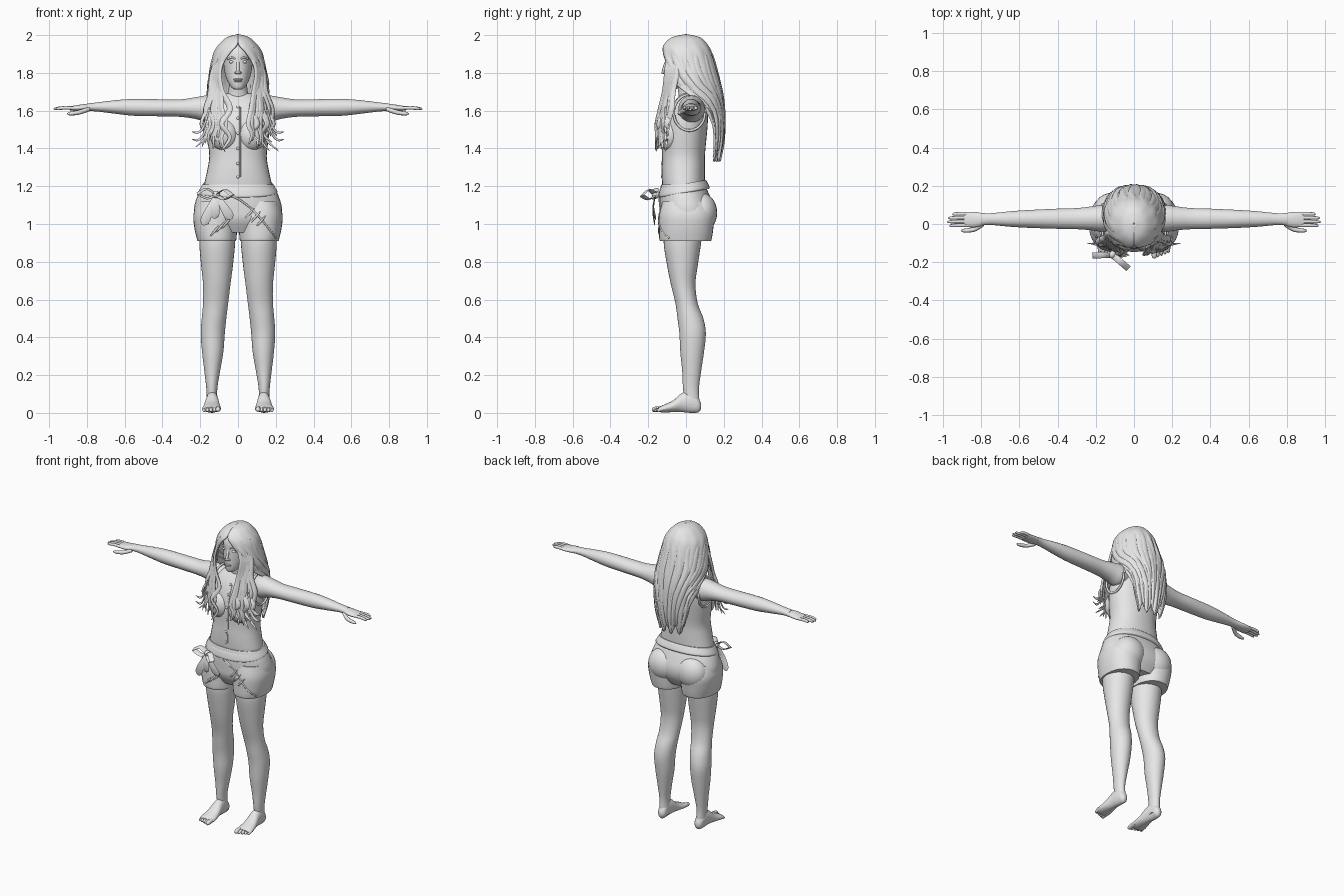
import bpy, bmesh, math, random
from math import sin, cos, pi
from mathutils import Vector, Matrix
from mathutils.bvhtree import BVHTree

random.seed(4)
if "Cube" in bpy.data.objects:
    bpy.data.objects.remove(bpy.data.objects["Cube"])

clay = bpy.data.materials.new("light_grey")
clay.use_nodes = True
clay.diffuse_color = (0.8, 0.8, 0.8, 1)
clay.node_tree.nodes["Principled BSDF"].inputs["Base Color"].default_value = (0.8, 0.8, 0.8, 1)


def finish(name, bm, mirror=False):
    bmesh.ops.recalc_face_normals(bm, faces=bm.faces)
    mesh = bpy.data.meshes.new(name)
    bm.to_mesh(mesh)
    bm.free()
    mesh.materials.append(clay)
    mesh.shade_smooth()
    mesh.set_sharp_from_angle(angle=math.radians(50))
    ob = bpy.data.objects.new(name, mesh)
    bpy.context.collection.objects.link(ob)
    if mirror:
        ob.modifiers.new("Mirror", "MIRROR").use_mirror_merge = False
    return ob


def spline(rows, steps=4):
    """Smooth curve through rows of numbers."""
    out = []
    for i in range(len(rows) - 1):
        a, b, c, d = rows[max(i - 1, 0)], rows[i], rows[i + 1], rows[min(i + 2, len(rows) - 1)]
        for k in range(steps):
            t = k / steps
            out.append([q + 0.5 * t * (r - p + t * (2 * p - 5 * q + 4 * r - s + t * (3 * (q - r) + s - p)))
                        for p, q, r, s in zip(a, b, c, d)])
    return out + [list(rows[-1])]


def skin_rings(bm, rings, capped=True):
    rings = [[bm.verts.new(p) for p in ring] for ring in rings]
    n = len(rings[0])
    for a, b in zip(rings, rings[1:]):
        for i in range(n):
            bm.faces.new((a[i], a[(i + 1) % n], b[(i + 1) % n], b[i]))
    if capped:
        bm.faces.new(rings[0])
        bm.faces.new(rings[-1])


def loft(bm, rows, axis="z", n=32, power=2.0, tilt=0.0):
    """Rows: position on axis, then low and high limits of the two other axes."""
    def bend(v):
        return math.copysign(abs(v) ** (2 / power), v)
    rings = []
    for t, a0, a1, b0, b1 in spline(rows):
        ring = []
        for i in range(n):
            g = 2 * pi * i / n
            a = (a0 + a1) / 2 + (a1 - a0) / 2 * bend(cos(g))
            b = (b0 + b1) / 2 + (b1 - b0) / 2 * bend(sin(g))
            p = {"x": (t, a, b), "y": (a, t, b), "z": (a, b, t)}[axis]
            ring.append((p[0], p[1], p[2] + tilt * p[1]))
        rings.append(ring)
    skin_rings(bm, rings)


def even(rows):
    """Expand rows with one half width into full left and right limits."""
    return [(z, -w, w, y0, y1) for z, w, y0, y1 in rows]


def ball(bm, centre, size):
    m = Matrix.Translation(centre) @ Matrix.Diagonal((*size, 1))
    bmesh.ops.create_uvsphere(bm, u_segments=24, v_segments=16, radius=1, matrix=m)


def round_tip(t):
    return max(1 - t ** 6, 0.05) ** 0.5


def lock_shape(t):
    return max(sin(pi * (0.12 + 0.88 * t)), 0.02) ** 0.6


def tube(bm, points, width, flat=1.0, shape=lambda t: 1, out=None, n=8):
    """Sweep an oval along a path; flat squeezes it towards the outward side."""
    path = [Vector(p) for p in spline(points)]
    rings = []
    for i, p in enumerate(path):
        along = (path[min(i + 1, len(path) - 1)] - path[max(i - 1, 0)]).normalized()
        side = along.cross(Vector(out) if out else Vector((p.x, p.y, 0))).normalized()
        normal = side.cross(along)
        r = width * shape(i / (len(path) - 1))
        rings.append([p + side * r * cos(2 * pi * k / n) + normal * r * flat * sin(2 * pi * k / n)
                      for k in range(n)])
    skin_rings(bm, rings)


# Legs and bare feet
bm = bmesh.new()
loft(bm, [(.03, .105, .165, 0, .075), (.12, .11, .167, -.015, .068), (.22, .095, .178, -.02, .08),
          (.32, .078, .19, -.03, .095), (.42, .07, .197, -.035, .105), (.5, .062, .192, -.045, .092),
          (.58, .052, .185, -.056, .062), (.68, .04, .185, -.08, .05), (.78, .027, .195, -.1, .062),
          (.9, .015, .205, -.118, .08), (1, .012, .2, -.11, .09)])
finish("leg", bm, True)

bm = bmesh.new()
loft(bm, [(.08, .125, .148, .02, .05), (.065, .11, .162, .003, .08), (.03, .107, .168, 0, .115),
          (-.02, .102, .172, .004, .105), (-.07, .095, .182, .004, .065), (-.12, .09, .19, .002, .042),
          (-.145, .094, .186, .006, .03)], axis="y")
for i in range(5):
    x, r = .106 + .0185 * i, .014 if i == 0 else .0095
    tip = -.18 + .007 * i
    tube(bm, [(x, -.11, .022), (x, tip + .025, .02), (x, tip, r)], r, shape=round_tip, out=(0, 0, 1))
finish("foot", bm, True)

# Shorts
bm = bmesh.new()
loft(bm, even([(.955, .15, -.1, .11), (1.02, .222, -.135, .145), (1.08, .233, -.14, .15),
               (1.14, .218, -.14, .13), (1.19, .195, -.135, .108), (1.21, .185, -.13, .104)]), power=2.2)
finish_list = [finish("shorts_hips", bm)]
bm = bmesh.new()
loft(bm, [(.91, .01, .215, -.138, .132), (.925, .008, .219, -.142, .137), (.98, .004, .231, -.143, .145),
          (1.05, .003, .236, -.142, .15), (1.12, .03, .215, -.125, .12)], power=2.2)
ball(bm, (.105, .08, 1.06), (.105, .085, .105))
finish_list.append(finish("shorts_leg", bm, True))

# Sleeveless shirt
bm = bmesh.new()
loft(bm, even([(1.1, .185, -.11, .1), (1.2, .18, -.125, .1), (1.28, .164, -.128, .1),
               (1.36, .152, -.125, .1), (1.45, .162, -.124, .108), (1.53, .17, -.115, .115),
               (1.6, .165, -.09, .115), (1.65, .135, -.06, .105), (1.69, .075, -.025, .085)]), power=2.2)
for s in (-1, 1):
    ball(bm, (s * .072, -.083, 1.47), (.076, .064, .085))
finish_list.append(finish("shirt", bm))


# Details that follow the front of the clothes
def front_tree(ob):
    return BVHTree.FromPolygons([v.co for v in ob.data.vertices], [p.vertices for p in ob.data.polygons])


trees = [front_tree(ob) for ob in finish_list]


def front(x, z):
    hits = [t.ray_cast(Vector((abs(x), -1, z)), Vector((0, 1, 0)))[0] for t in trees]
    return (x, min((h.y for h in hits if h), default=-.1), z)


bm = bmesh.new()
for z in (1.62, 1.56, 1.48, 1.4, 1.32, 1.25):
    ball(bm, front(0, z), (.008, .005, .008))
finish("shirt_buttons", bm)

bm = bmesh.new()
tube(bm, [front(.012, 1.25 + .37 * i / 9) for i in range(10)], .003, out=(0, -1, 0))
finish("shirt_front_seam", bm)

bm = bmesh.new()
tube(bm, [front(-.05 + .25 * i / 10, 1.15 - .225 * (i / 10) ** 1.6) for i in range(11)], .005, out=(0, -1, 0))
for s in (-1, 1):
    for k in range(3):
        tube(bm, [front(s * (.04 + .03 * k + .012 * i), 1.03 - .02 * k + .014 * i * s) for i in range(5)],
             .006, shape=lock_shape, out=(0, -1, 0))
finish("shorts_wrap_edge_and_folds", bm)

bm = bmesh.new()
tube(bm, [(.165 - .035 * max(sin(g), 0), .018 + .083 * cos(g), 1.59 + .095 * sin(g))
          for g in [2 * pi * i / 16 for i in range(17)]], .007, out=(1, 0, 0))
finish("armhole_hem", bm, True)

bm = bmesh.new()
loft(bm, even([(1.165, .205, -.143, .122), (1.175, .208, -.146, .125), (1.205, .192, -.139, .112),
               (1.215, .186, -.133, .106)]), power=2.2, tilt=.17)
finish("waistband", bm)

# Tied bow at the right of the waist
bm = bmesh.new()
knot = (-.115, -.16, 1.155)
ball(bm, knot, (.02, .02, .02))
for tip in ((-.215, -.165, 1.16), (-.03, -.232, 1.15)):
    mid = (Vector(knot) + Vector(tip)) / 2
    for lift in (.028, -.022):
        tube(bm, [knot, mid + Vector((0, 0, lift)), tip], .017, .2, out=(0, -.3, 1))
for tip in ((-.185, -.165, .995), (-.035, -.16, 1.025), (-.125, -.165, 1.03)):
    mid = (Vector(knot) + Vector(tip)) / 2 + Vector((0, -.012, 0))
    tube(bm, [knot, mid, tip], .024, .15, shape=lambda t: (.4 + t) * round_tip(t), out=(0, -1, 0))
finish("waist_bow", bm)

# Arms and hands
bm = bmesh.new()
loft(bm, [(.09, -.02, .09, 1.56, 1.665), (.16, -.04, .1, 1.538, 1.68), (.22, -.033, .092, 1.555, 1.672),
          (.3, -.027, .083, 1.567, 1.66), (.4, -.025, .08, 1.57, 1.66), (.55, -.02, .073, 1.573, 1.662),
          (.65, -.014, .066, 1.584, 1.655), (.75, -.005, .056, 1.596, 1.643), (.8, -.008, .058, 1.598, 1.638)],
     axis="x")
finish("arm", bm, True)

bm = bmesh.new()
loft(bm, [(.78, -.003, .055, 1.6, 1.638), (.82, -.016, .061, 1.598, 1.634), (.86, -.017, .064, 1.598, 1.628),
          (.89, -.014, .063, 1.602, 1.622)], axis="x")
for i, reach in enumerate((.965, .977, .973, .95)):
    y = -.007 + .02 * i
    tube(bm, [(.87, y, 1.613), (.92, y, 1.615), (reach, y - .002, 1.609)], .0095, shape=round_tip, out=(0, 0, 1))
tube(bm, [(.79, .0, 1.608), (.83, -.026, 1.594), (.865, -.033, 1.587), (.905, -.035, 1.583)], .012,
     shape=round_tip, out=(0, 0, 1))
finish("hand", bm, True)

# Neck, head and face
bm = bmesh.new()
loft(bm, even([(1.64, .08, -.035, .09), (1.69, .055, -.04, .075), (1.74, .048, -.045, .07), (1.82, .05, -.04, .08)]))
finish("neck", bm)

bm = bmesh.new()
loft(bm, even([(1.712, .018, -.098, -.06), (1.722, .034, -.107, -.03), (1.75, .053, -.112, .03),
               (1.79, .068, -.112, .08), (1.85, .077, -.11, .105), (1.91, .078, -.105, .105),
               (1.955, .058, -.075, .08), (1.98, .02, -.03, .04)]))
ball(bm, (0, -.113, 1.803), (.014, .018, .01))
tube(bm, [(0, -.1, 1.865), (0, -.112, 1.835), (0, -.12, 1.805)], .009, out=(1, 0, 0))
for z, w in ((1.765, .024), (1.756, .02)):
    ball(bm, (0, -.107, z), (w, .011, .006))
for s in (-1, 1):
    ball(bm, (s * .011, -.109, 1.8), (.008, .01, .007))
    ball(bm, (s * .032, -.094, 1.858), (.016, .01, .008))
    tube(bm, [(s * .014, -.104, 1.875), (s * .034, -.1, 1.881), (s * .054, -.083, 1.873)], .005, out=(0, 0, 1))
finish("head", bm)

# Hair shell: height, half width, front, back, half opening angle measured from the back
shell = spline([(2, .002, -.002, .002, 180), (1.985, .055, -.07, .07, 180), (1.95, .095, -.112, .108, 178),
                (1.91, .122, -.125, .13, 162), (1.85, .137, -.126, .148, 146), (1.78, .15, -.12, .168, 138),
                (1.7, .158, -.1, .188, 108), (1.6, .16, -.06, .2, 64), (1.46, .145, -.03, .198, 55),
                (1.36, .11, .02, .178, 52)])


def hair_point(u, row, lift=0.0):
    z, w, y0, y1, turn = shell[row]
    fall = row / len(shell)
    g = math.radians(turn) * u
    r = 1 + lift + .035 * fall * sin(u * 34 + 2 * sin(5 * fall))
    return (w * r * sin(g), (y0 + y1) / 2 + (y1 - y0) / 2 * r * cos(g), z + .035 * fall ** 6 * sin(u * 11))


bm = bmesh.new()
columns = 96
grid = [[bm.verts.new(hair_point(2 * i / columns - 1, row)) for i in range(columns + 1)]
        for row in range(len(shell))]
for a, b in zip(grid, grid[1:]):
    for i in range(columns):
        bm.faces.new((a[i], a[i + 1], b[i + 1], b[i]))
hair = finish("hair_shell", bm)
thick = hair.modifiers.new("Thickness", "SOLIDIFY")
thick.thickness, thick.offset = .01, 0

# Long locks down the back
bm = bmesh.new()
for i in range(13):
    u = -.92 + 1.84 * i / 12
    path = [hair_point(u + .03 * sin(row * .25 + i), row, .01) for row in range(10, len(shell), 4)]
    x, y, z = path[-1]
    path.append((x * .85, y - .012, z - random.uniform(.02, .06)))
    tube(bm, path, .02, .4, shape=lock_shape)
finish("back_locks", bm)

# Wavy locks over the chest
bm = bmesh.new()
for s in (-1, 1):
    for i in range(11):
        f = i / 10
        x, y = .06 + .115 * f, -.157 + .06 * f
        end = random.uniform(1.38, 1.47)
        sway = random.choice((-1, 1)) * random.uniform(.008, .018)
        path = [(s * (.075 + .03 * f), -.1 + .045 * f, 1.89), (s * (.098 + .042 * f), -.105 + .055 * f, 1.8),
                (s * (.085 + .065 * f), -.115 + .045 * f, 1.7), (s * (x + sway), y + .02, 1.61),
                (s * (x + .01 - sway), y, 1.53), (s * (x + sway), y, (1.53 + end) / 2),
                (s * (x + .01 + .03 * f - sway), y - .005, end)]
        tube(bm, path, .017, .55, shape=lock_shape)
    for z in (1.46, 1.5):
        tube(bm, [(s * .15, -.11, z + .12), (s * .18, -.11, z + .02), (s * .21, -.105, z - .015),
                  (s * .245, -.1, z - .01)], .008, .6, shape=lock_shape)
finish("front_locks", bm)
